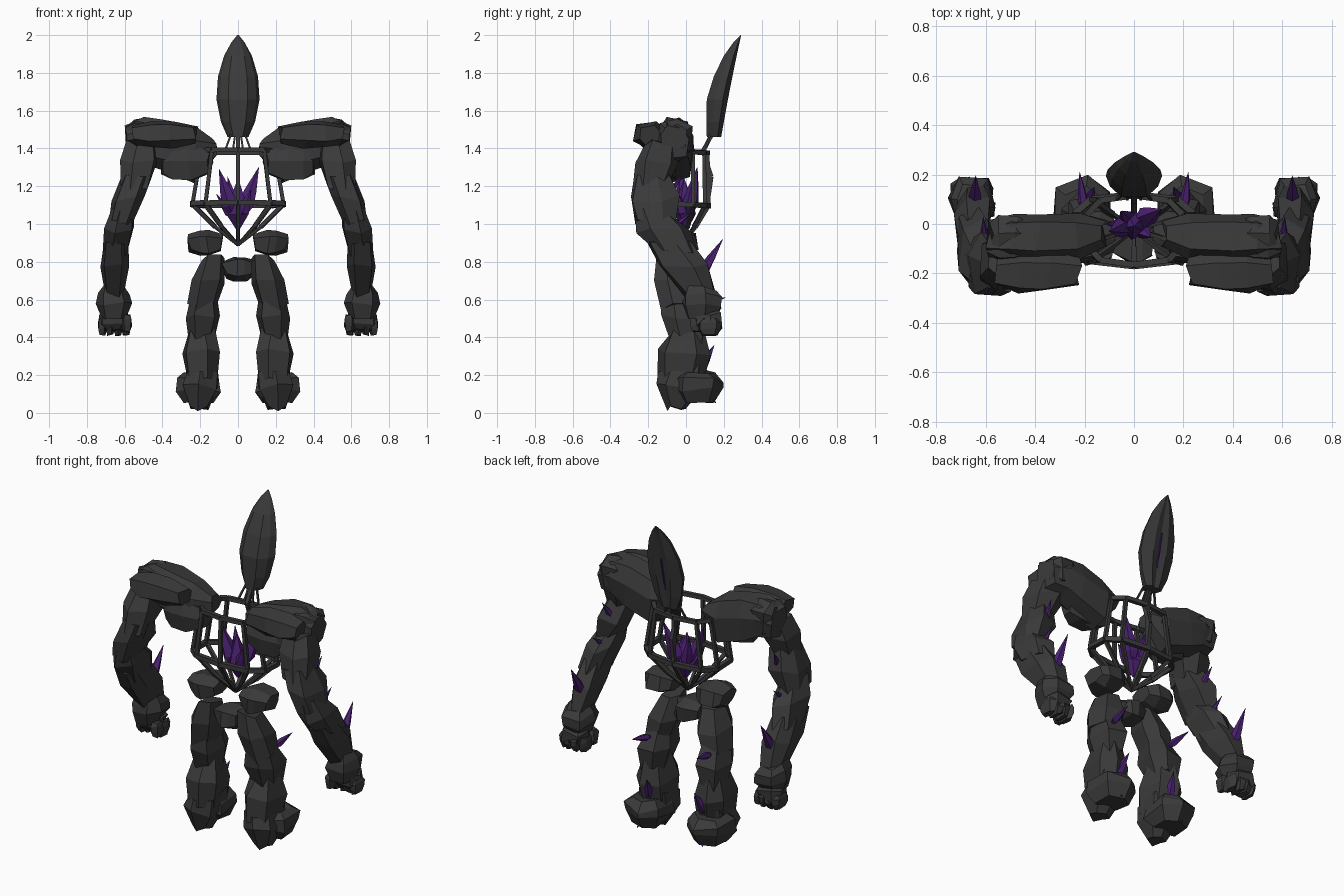
import bpy, bmesh, math, random
from mathutils import Vector

if "Cube" in bpy.data.objects:
    bpy.data.objects.remove(bpy.data.objects["Cube"])


def material(name, rgb):
    m = bpy.data.materials.new(name)
    m.diffuse_color = (*rgb, 1)
    m.use_nodes = True
    m.node_tree.nodes["Principled BSDF"].inputs["Base Color"].default_value = m.diffuse_color
    return m


STONE = material("dark stone", (0.042, 0.042, 0.042))
CRYSTAL = material("purple crystal", (0.075, 0.016, 0.18))


def skin(name, rings, mat):
    """Join equal point loops and close both ends."""
    bm = bmesh.new()
    loops = [[bm.verts.new(p) for p in r] for r in rings]
    n = len(loops[0])
    for a, b in zip(loops, loops[1:]):
        for i in range(n):
            j = (i + 1) % n
            bm.faces.new((a[i], a[j], b[j], b[i]))
    bm.faces.new(loops[0])
    bm.faces.new(loops[-1])
    bmesh.ops.recalc_face_normals(bm, faces=bm.faces)
    me = bpy.data.meshes.new(name)
    bm.to_mesh(me)
    bm.free()
    me.materials.append(mat)
    ob = bpy.data.objects.new(name, me)
    bpy.context.collection.objects.link(ob)
    return ob


def boxy(c):
    return math.copysign(abs(c) ** .7, c)


def rock(name, rings, axis="z", side=1, n=6, seed=1, jitter=0.1, slip=.022):
    """Angular stone; each ring is (centre, half size), crossing the given axis."""
    rnd = random.Random(seed)
    turn = rnd.random() * 6
    unit = [(boxy(math.cos(turn + math.tau * i / n)), boxy(math.sin(turn + math.tau * i / n))) for i in range(n)]
    lu, hu = min(u[0] for u in unit), max(u[0] for u in unit)
    lv, hv = min(u[1] for u in unit), max(u[1] for u in unit)
    along = "xyz".index(axis)
    across = [i for i in range(3) if i != along]
    out = []
    for c, h in rings:
        loop = []
        for cu, cv in unit:
            k = 1 + rnd.uniform(-jitter, jitter)
            p = Vector(c)
            p[across[0]] += ((cu - lu) / (hu - lu) * 2 - 1) * k * h[across[0]]
            p[across[1]] += ((cv - lv) / (hv - lv) * 2 - 1) * k * h[across[1]]
            p[along] += rnd.uniform(-slip, slip)
            loop.append((side * p.x, p.y, max(p.z, 0.005)))
        out.append(loop)
    return skin(name, out, STONE)


def boulder(name, centre, half, axis="x", side=1, n=6, seed=1, slip=.018):
    """Stone with a wide belly and narrower ends."""
    c, h = Vector(centre), Vector(half)
    step = Vector([h["xyz".index(axis)] if a == axis else 0 for a in "xyz"])
    return rock(name, [(c + step * t, h * s) for t, s in ((-.95, .68), (-.2, 1), (.45, .98), (.95, .7))],
                axis, side, n, seed, slip=slip)


def limb(name, joints, side, seed):
    """Overlapping stones between joints given as (x, y, z, half width, half depth)."""
    for k, (a, b) in enumerate(zip(joints, joints[1:])):
        rings = []
        for t, s in ((-.16, .86), (.45, 1.15), (1.14, .88)):
            p = [u + (v - u) * t for u, v in zip(a, b)]
            rings.append((p[:3], (p[3] * s, p[4] * s, 0)))
        rock(name, rings, "z", side, 6, seed + k)


def spun(name, a, b, profile, n, mat):
    """Straight bar or shard; profile holds (fraction along, radius)."""
    a, b = Vector(a), Vector(b)
    d = (b - a).normalized()
    u = d.orthogonal().normalized()
    v = d.cross(u)
    dirs = [u * math.cos(math.tau * i / n) + v * math.sin(math.tau * i / n) for i in range(n)]
    return skin(name, [[a.lerp(b, t) + k * r for k in dirs] for t, r in profile], mat)


def rod(name, a, b, r, mat=STONE):
    return spun(name, a, b, ((0, r), (1, r)), 4, mat)


def shard(name, a, b, r):
    return spun(name, a, b, ((0, r * .15), (.3, r), (.55, r * .75), (1, r * .03)), 5, CRYSTAL)


# Head: leaf-shaped mask leaning back, narrow in front and widest near the rear
half_section = [(.45, 0), (.85, .35), (1, .72), (.4, .95)]
section = half_section + [(0, .85)] + [(-x, y) for x, y in reversed(half_section)]
head = []
for z, w, front in ((1.46, .055, .11), (1.54, .09, .108), (1.66, .114, .11), (1.78, .106, .147),
                    (1.89, .074, .2), (1.96, .036, .25), (2.0, .004, .288)):
    back = .19 + (z - 1.46) * .19
    head.append([(x * w, front + y * (back - front), z) for x, y in section])
skin("head", head, STONE)
rod("head_glow_slit", (0, .2, 1.58), (0, .242, 1.78), .005, CRYSTAL)

# Neck struts and spine
for x in (-.05, -.02, .02, .05):
    rod("neck_strut", (x * .7, .13, 1.48), (x * 1.4, .1, 1.385), .007)
spine = [(0, .14, 1.48), (0, .09, 1.385), (0, .135, 1.25), (0, .11, 1.08), (0, -.02, .89)]
for a, b in zip(spine, spine[1:]):
    rod("spine", a, b, .015)

# Rib cage: hoops, uprights and ribs meeting at a low point
N = 10


def hoop(z, rx, ry):
    turns = [math.tau * (i + .5) / N for i in range(N)]
    return [(rx * boxy(math.cos(t)), ry * boxy(math.sin(t)) - .025, z - .06 * ry * math.sin(t)) for t in turns]


top, mid, low = hoop(1.385, .2, .14), hoop(1.105, .25, .145), hoop(.985, .125, .075)
for i in range(N):
    j = (i + 1) % N
    rod("upper_hoop", top[i], top[j], .017)
    rod("lower_hoop", mid[i], mid[j], .019)
    rod("upright", top[i], mid[i], .014)
    rod("lower_rib", mid[i], low[i], .014)
    rod("lower_rib_end", low[i], (0, -.02, .89), .011)

# Crystal heart: one core and a few thick splayed shards
shard("heart_core", (0, 0, .97), (0, -.01, 1.24), .062)
for x, y, z, r in ((.11, .06, 1.3, .045), (-.1, -.03, 1.29, .045), (-.055, .05, 1.25, .035),
                   (.07, -.055, 1.18, .035), (-.115, .0, 1.16, .025)):
    shard("heart_crystal", (x * .15, y * .15, 1.02), (x, y, z), r)

# Centre pelvis stone
boulder("pelvis_stone", (0, -.06, .76), (.075, .1, .07), seed=4)

# Shoulder mass rising from the neck outwards: x, y, z, half depth, half height
SHOULDER = [(.125, -.04, 1.4, .05, .05), (.23, -.055, 1.37, .095, .145),
            (.39, -.06, 1.42, .105, .135), (.5, -.055, 1.44, .095, .12), (.585, -.06, 1.43, .075, .085)]

# Paired boulders: name, centre, half size, long axis
BOULDERS = [
    ("shoulder_cap", (.495, -.06, 1.46), (.09, .09, .105), "x"),
    ("shoulder_front_plate", (.385, -.19, 1.47), (.175, .085, .07), "x"),
    ("shoulder_under_stone", (.28, -.1, 1.33), (.14, .07, .09), "x"),
    ("wrist_cuff", (.655, .085, .585), (.09, .1, .08), "z"),
    ("palm", (.658, .12, .49), (.083, .065, .055), "z"),
    ("hip_stone", (.17, -.04, .9), (.09, .105, .07), "x"),
    ("foot", (.205, .06, .14), (.115, .13, .075), "z"),
]
ARM = [(.52, -.14, 1.4, .088, .1), (.547, -.18, 1.22, .085, .105), (.612, -.16, 1.04, .068, .12),
       (.645, -.07, .87, .073, .128), (.65, .06, .66, .06, .1)]
LEG = [(.14, -.07, .79, .068, .09), (.185, -.035, .59, .08, .105), (.195, 0, .41, .077, .105),
       (.19, -.02, .21, .092, .135), (.205, -.05, .04, .06, .065)]

# Paired crystal spikes: root, tip and radius
SPIKES = [((.645, .06, .7), (.64, .195, .92), .03), ((.6, -.13, .93), (.61, .03, 1.06), .022),
          ((.55, -.14, 1.08), (.58, -.02, 1.26), .026), ((.2, .04, .57), (.22, .21, .61), .022),
          ((.2, .06, .2), (.16, .15, .36), .03), ((.2, .1, .12), (.22, .16, .05), .018)]

for s, tag in ((-1, "left"), (1, "right")):
    rock(f"shoulder_{tag}", [((x, y, z), (0, hy, hz)) for x, y, z, hy, hz in SHOULDER], "x", s, 7, 9, .07, .015)
    for k, (name, centre, half, axis) in enumerate(BOULDERS):
        boulder(f"{name}_{tag}", centre, half, axis, s, seed=k * 7 + 3)
    limb(f"arm_stone_{tag}", ARM, s, 40)
    limb(f"leg_stone_{tag}", LEG, s, 60)
    # Four curled fingers and a thumb
    for f in range(4):
        boulder(f"finger_{tag}", (.592 + f * .042, .125, .455), (.024, .062, .045), "z", s, 5, f + 20, .006)
    boulder(f"thumb_{tag}", (.59, .06, .475), (.027, .038, .045), "z", s, 5, 31, .006)
    for a, b, r in SPIKES:
        shard(f"spike_{tag}", (s * a[0], a[1], a[2]), (s * b[0], b[1], b[2]), r)
